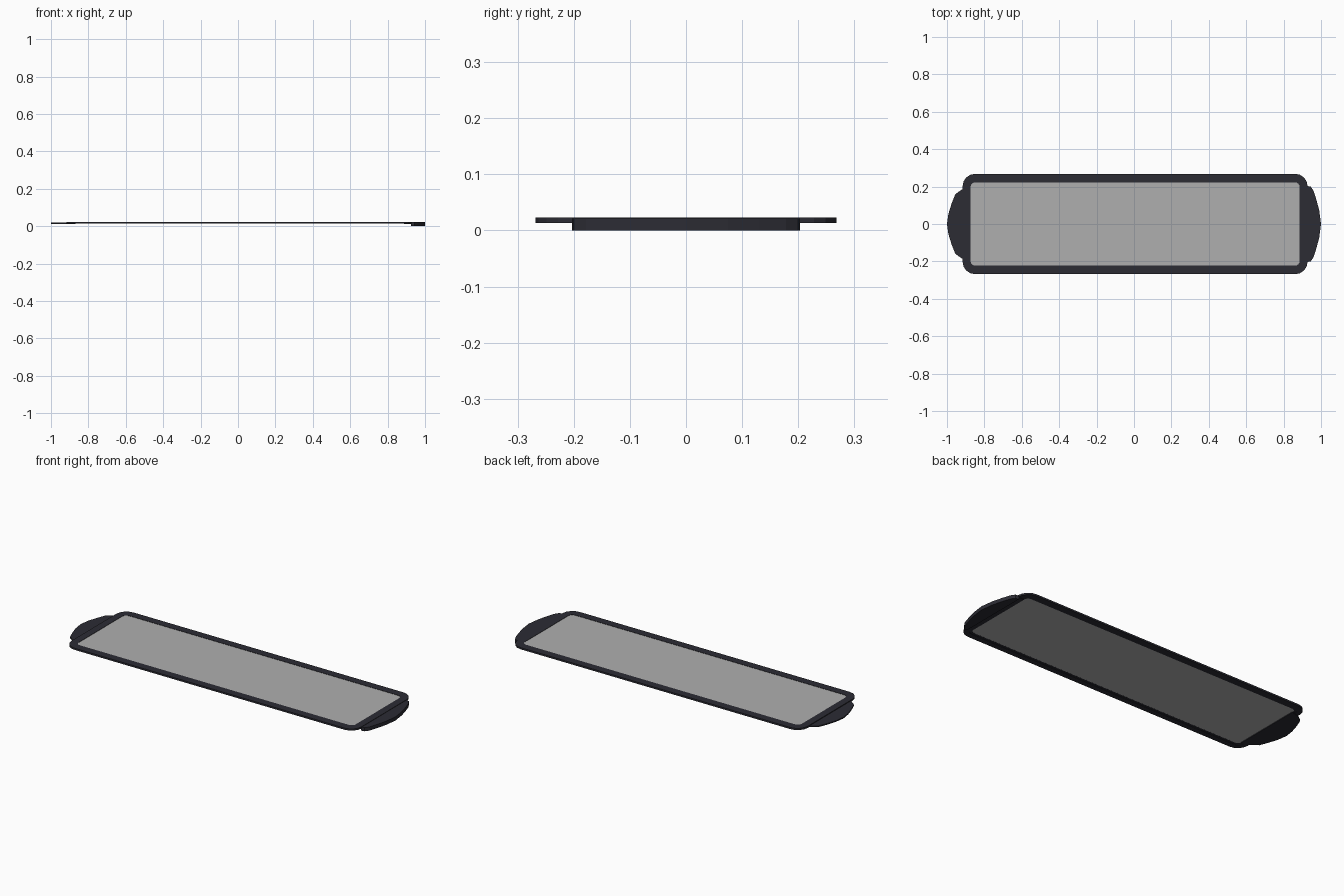
import bpy
import bmesh
from math import sin, cos, pi

cube = bpy.data.objects.get("Cube")
if cube:
    bpy.data.objects.remove(cube)


def material(name, rgb):
    m = bpy.data.materials.new(name)
    m.use_nodes = True
    m.diffuse_color = (*rgb, 1)
    m.node_tree.nodes["Principled BSDF"].inputs["Base Color"].default_value = (*rgb, 1)
    return m


charcoal = material("charcoal plastic", (0.025, 0.025, 0.034))
grey = material("grey screen", (0.43, 0.43, 0.43))

CENTRE_X = 0.006


def rounded_rect(hx, hy, r, steps=4):
    # Counter-clockwise outline with the same point count for any size
    pts = []
    for k, (sx, sy) in enumerate([(1, 1), (-1, 1), (-1, -1), (1, -1)]):
        for i in range(steps + 1):
            a = (k + i / steps) * pi / 2
            pts.append((CENTRE_X + sx * (hx - r) + r * cos(a), sy * (hy - r) + r * sin(a)))
    return pts


def finish(bm, name, mat):
    bmesh.ops.recalc_face_normals(bm, faces=bm.faces)
    mesh = bpy.data.meshes.new(name)
    bm.to_mesh(mesh)
    bm.free()
    mesh.materials.append(mat)
    obj = bpy.data.objects.new(name, mesh)
    bpy.context.collection.objects.link(obj)
    return obj


def ring(name, loops, mat):
    # Joins closed outlines in turn, the last back to the first
    bm = bmesh.new()
    rows = [[bm.verts.new((x, y, z)) for x, y in pts] for pts, z in loops]
    n = len(rows[0])
    for a, b in zip(rows, rows[1:] + rows[:1]):
        for i in range(n):
            j = (i + 1) % n
            bm.faces.new((a[i], a[j], b[j], b[i]))
    return finish(bm, name, mat)


def slab(name, pts, z0, z1, mat):
    bm = bmesh.new()
    face = bm.faces.new([bm.verts.new((x, y, z0)) for x, y in pts])
    up = bmesh.ops.extrude_face_region(bm, geom=[face])["geom"]
    for v in up:
        if isinstance(v, bmesh.types.BMVert):
            v.co.z = z1
    return finish(bm, name, mat)


# Frame around the screen, with a shallow ledge underneath
outer = rounded_rect(0.922, 0.268, 0.065)
inner = rounded_rect(0.88, 0.223, 0.025)
ledge = rounded_rect(0.892, 0.237, 0.035)
ring("frame", [(outer, 0.0134), (outer, 0.0232), (inner, 0.0232),
               (inner, 0.0155), (ledge, 0.0155), (ledge, 0.0134)], charcoal)

# Screen panel held in the frame
slab("screen", rounded_rect(0.884, 0.227, 0.028), 0.0158, 0.0215, grey)


# End tabs: half outline from the root to the tip, mirrored in y
def tab(name, half, z0, z1):
    pts = half + [(x, -y) for x, y in reversed(half) if y > 0]
    return slab(name, pts, z0, z1, charcoal)


tab("left_tab", [(0.925, 0.203), (0.945, 0.2), (0.96, 0.178), (0.975, 0.13),
                 (0.99, 0.075), (1.0, 0)], 0.0, 0.021)
tab("left_tab_root", [(0.888, 0.2), (0.93, 0.203)], 0.0125, 0.016)
tab("right_tab", [(-0.87, 0.2), (-0.915, 0.188), (-0.955, 0.16), (-0.975, 0.11),
                  (-0.992, 0.055), (-1.0, 0)], 0.012, 0.019)
